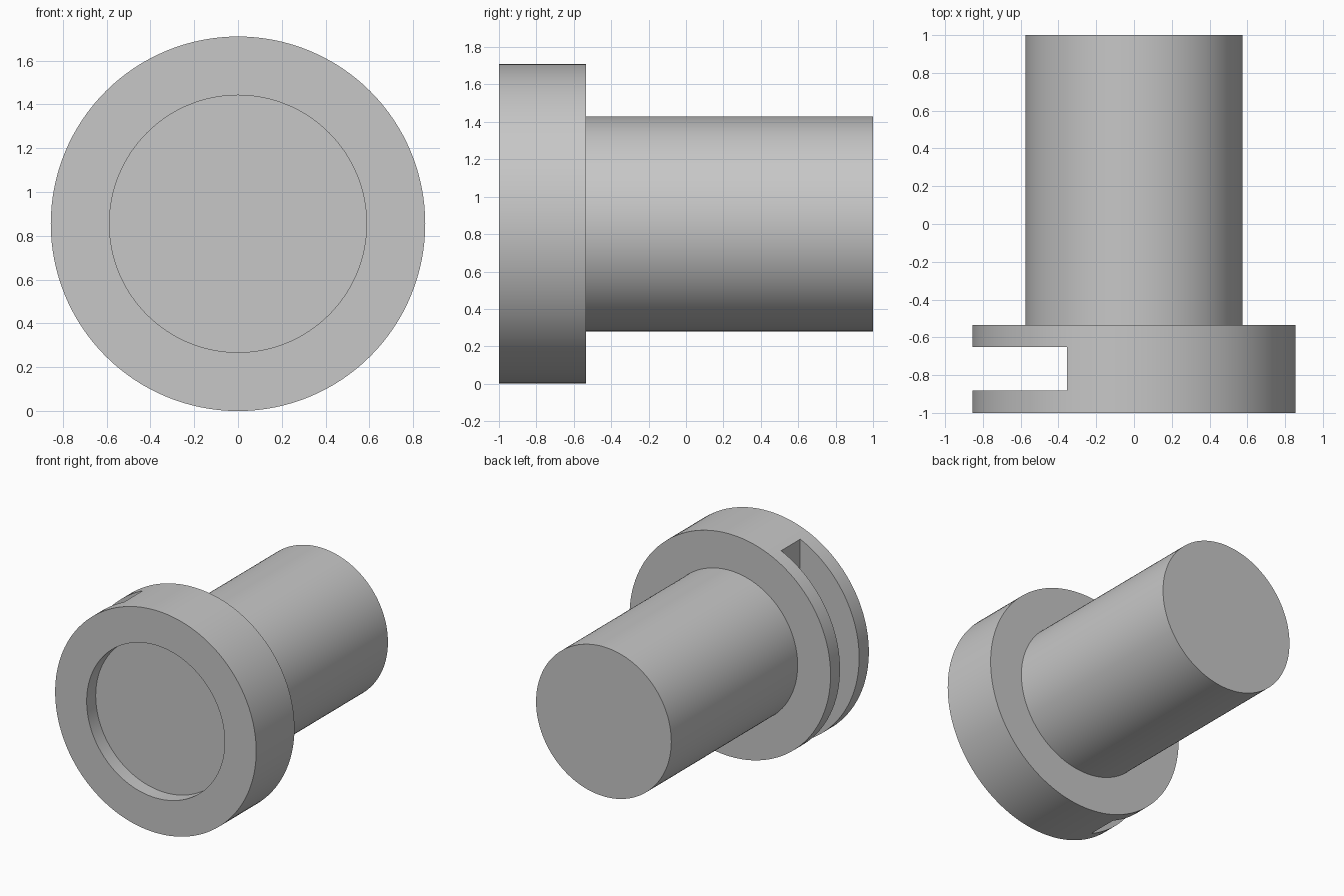
import bpy, bmesh
from math import radians, tau
from mathutils import Matrix

cube = bpy.data.objects.get("Cube")
if cube:
    bpy.data.objects.remove(cube, do_unlink=True)

FLANGE_R, RECESS_R, SHAFT_R = 0.855, 0.587, 0.575
FRONT, BACK, FLANGE_BACK = -1.0, 1.0, -0.535
RECESS_FLOOR = FRONT + 0.11
SLOT_FRONT, SLOT_BACK, SLOT_FLOOR = -0.882, -0.65, -0.354
STEPS = 128

grey = bpy.data.materials.new("light grey")
grey.use_nodes = True
colour = (0.57, 0.57, 0.57, 1)
grey.diffuse_color = colour
grey.node_tree.nodes["Principled BSDF"].inputs["Base Color"].default_value = colour


def add_object(name, bm):
    bmesh.ops.recalc_face_normals(bm, faces=bm.faces)
    mesh = bpy.data.meshes.new(name)
    bm.to_mesh(mesh)
    bm.free()
    obj = bpy.data.objects.new(name, mesh)
    bpy.context.collection.objects.link(obj)
    mesh.materials.append(grey)
    return obj


# Turned body: recessed flange and solid shaft from one (radius, y) profile
profile = [(RECESS_R, RECESS_FLOOR), (RECESS_R, FRONT), (FLANGE_R, FRONT),
           (FLANGE_R, FLANGE_BACK), (SHAFT_R, FLANGE_BACK), (SHAFT_R, BACK)]
bm = bmesh.new()
verts = [bm.verts.new((r, y, FLANGE_R)) for r, y in profile]
edges = [bm.edges.new(pair) for pair in zip(verts, verts[1:])]
bmesh.ops.spin(bm, geom=verts + edges, cent=(0, 0, FLANGE_R), axis=(0, 1, 0),
               angle=tau, steps=STEPS, use_duplicate=False)
bmesh.ops.remove_doubles(bm, verts=bm.verts, dist=0.0001)
# Flat recess floor and shaft end
bmesh.ops.holes_fill(bm, edges=[e for e in bm.edges if e.is_boundary], sides=0)
body = add_object("flanged_shaft", bm)

# Straight slot cut across one side of the flange
bm = bmesh.new()
width, depth = 1.0, SLOT_BACK - SLOT_FRONT
bmesh.ops.create_cube(bm, size=1, matrix=Matrix.Translation(
    (SLOT_FLOOR - width / 2, (SLOT_FRONT + SLOT_BACK) / 2, FLANGE_R))
    @ Matrix.Diagonal((width, depth, 2, 1)))
cutter = add_object("slot_cutter", bm)
cutter.hide_render = True

cut = body.modifiers.new("side_slot", "BOOLEAN")
cut.operation = "DIFFERENCE"
cut.solver = "EXACT"
cut.object = cutter
bpy.ops.object.select_all(action="DESELECT")
bpy.context.view_layer.objects.active = body
body.select_set(True)
bpy.ops.object.modifier_apply(modifier=cut.name)
bpy.data.objects.remove(cutter, do_unlink=True)
bpy.ops.object.shade_smooth_by_angle(angle=radians(30))
